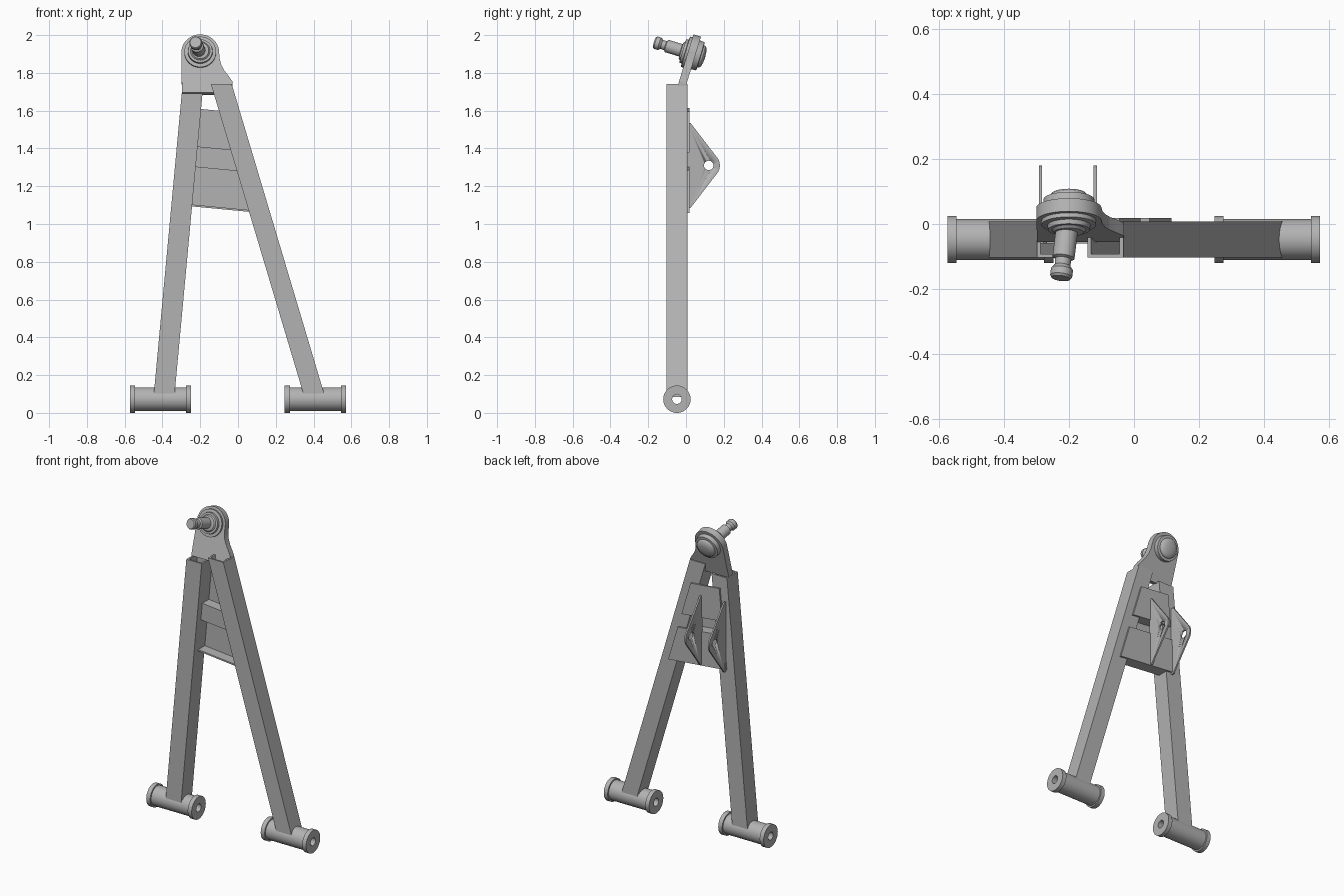
import bpy, bmesh
from math import cos, sin, pi, radians
from mathutils import Matrix, Vector

cube = bpy.data.objects.get("Cube")
if cube:
    bpy.data.objects.remove(cube, do_unlink=True)

steel = bpy.data.materials.new("grey_steel")
steel.use_nodes = True
GREY = (0.45, 0.45, 0.45, 1)
steel.diffuse_color = GREY
steel.node_tree.nodes["Principled BSDF"].inputs["Base Color"].default_value = GREY


def finish(name, bm, matrix=Matrix()):
    bmesh.ops.remove_doubles(bm, verts=bm.verts, dist=1e-5)
    bmesh.ops.recalc_face_normals(bm, faces=bm.faces)
    mesh = bpy.data.meshes.new(name)
    bm.to_mesh(mesh)
    bm.free()
    mesh.transform(matrix)
    mesh.materials.append(steel)
    obj = bpy.data.objects.new(name, mesh)
    bpy.context.collection.objects.link(obj)
    bpy.ops.object.select_all(action='DESELECT')
    obj.select_set(True)
    bpy.context.view_layer.objects.active = obj
    bpy.ops.object.shade_smooth_by_angle(angle=radians(30))
    return obj


def prism(name, points, offset, matrix=Matrix()):
    """Extrude a planar outline along an offset."""
    bm = bmesh.new()
    face = bm.faces.new([bm.verts.new(p) for p in points])
    ext = bmesh.ops.extrude_face_region(bm, geom=[face], use_keep_orig=True)
    moved = [v for v in ext["geom"] if isinstance(v, bmesh.types.BMVert)]
    bmesh.ops.translate(bm, verts=moved, vec=offset)
    return finish(name, bm, matrix)


def lathe(name, profile, origin, axis, closed=False, sides=48):
    """Spin a (radius, distance) profile about an axis."""
    bm = bmesh.new()
    pts = [bm.verts.new((r, 0, h)) for r, h in profile]
    pairs = list(zip(pts, pts[1:])) + ([(pts[-1], pts[0])] if closed else [])
    edges = [bm.edges.new(p) for p in pairs]
    bmesh.ops.spin(bm, geom=pts + edges, cent=(0, 0, 0), axis=(0, 0, 1),
                   angle=2 * pi, steps=sides, use_merge=False)
    turn = Vector(axis).to_track_quat('Z', 'Y').to_matrix().to_4x4()
    return finish(name, bm, Matrix.Translation(origin) @ turn)


# Hollow square legs
MID_Y, HALF, WALL = -0.048, 0.055, 0.011


def leg(name, x0, z0, x1, z1):
    bm = bmesh.new()
    loops = []
    for x, z in ((x0, z0), (x1, z1)):
        for h in (HALF, HALF - WALL):
            loops.append([bm.verts.new((x + a * h, MID_Y + b * h, z))
                          for a, b in ((-1, -1), (1, -1), (1, 1), (-1, 1))])
    for a, b in ((0, 2), (1, 3), (0, 1), (2, 3)):
        for i in range(4):
            j = (i + 1) % 4
            bm.faces.new((loops[a][i], loops[a][j], loops[b][j], loops[b][i]))
    finish(name, bm)


leg("right_leg", -0.392, 0.085, -0.243, 1.69)
leg("left_leg", 0.406, 0.085, -0.088, 1.74)

# Flanged bushing sleeves at the feet
LENGTH, RIM = 0.325, 0.028
sleeve = [(0.025, 0), (0.0725, 0), (0.0725, RIM), (0.063, RIM),
          (0.063, LENGTH - RIM), (0.0725, LENGTH - RIM), (0.0725, LENGTH), (0.025, LENGTH)]
for name, x in (("right_bushing", -0.573), ("left_bushing", 0.247)):
    lathe(name, sleeve, (x, MID_Y, 0.0725), (1, 0, 0), closed=True)

# Tilted head plate with a rounded eye
CENTRE = Vector((-0.2, 0.03, 1.902))
TILT = Matrix.Rotation(radians(-17), 4, 'X')
eye = [(0.1 * cos(pi * i / 24), 0.1 * sin(pi * i / 24)) for i in range(25)]
skirt = [(-0.097, -0.222), (0.17, -0.222), (0.17, -0.16), (0.15, -0.13),
         (0.128, -0.1), (0.112, -0.07), (0.103, -0.035)]
prism("head_plate", [(u, -0.021, v) for u, v in eye + skirt], (0, 0.042, 0),
      Matrix.Translation(CENTRE) @ TILT)

# Ball joint housing and stud
front = TILT.to_3x3() @ Vector((0, -1, 0))
lathe("joint_housing", [(0, -0.074), (0.03, -0.072), (0.052, -0.066), (0.06, -0.058),
                        (0.062, -0.05), (0.078, -0.048), (0.08, -0.02), (0.084, 0.02),
                        (0.084, 0.034), (0.066, 0.036), (0.064, 0.05), (0.052, 0.05),
                        (0.045, 0.058), (0, 0.066)], CENTRE, front)
lathe("joint_stud", [(0, 0.02), (0.034, 0.02), (0.034, 0.14), (0.025, 0.145),
                     (0.024, 0.166), (0.034, 0.178), (0.034, 0.2), (0.029, 0.207),
                     (0, 0.207)], CENTRE, front + Vector((-0.12, 0, 0)))

# Folded cross member: its ends follow the centre lines of the legs
SLOPE = 0.095
BACK, SKIN, DEEP = 0.007, 0.018, -0.06


def corner(side, z):
    a, b = ((-0.4, 0.0928), (0.4314, -0.2985))[side]
    x = (a + b * (z - SLOPE * 0.21)) / (1 + SLOPE * b)
    return x, z - SLOPE * (x + 0.21)


def sheet(name, z0, z1, y0, y1):
    ends = [corner(0, z0), corner(1, z0), corner(1, z1), corner(0, z1)]
    prism(name, [(x, y0, z) for x, z in ends], (0, y1 - y0, 0))


sheet("upper_flange", 1.4, 1.61, BACK, SKIN)
sheet("upper_shelf", 1.4, 1.41, DEEP, SKIN)
sheet("cross_web", 1.3, 1.41, DEEP, DEEP + 0.01)
sheet("lower_shelf", 1.3, 1.31, DEEP, SKIN)
sheet("lower_flange", 1.09, 1.31, BACK, SKIN)
sheet("bottom_lip", 1.09, 1.1, DEEP, SKIN)

# Pair of drilled rear brackets
outline = [(BACK, 1.535), (0.024, 1.535), (0.17, 1.345), (0.177, 1.33), (0.18, 1.31),
           (0.177, 1.29), (0.17, 1.275), (0.024, 1.085), (BACK, 1.085)]
for name, x in (("right_bracket", -0.292), ("left_bracket", -0.124)):
    plate = prism(name, [(x, y, z) for y, z in outline], (0.01, 0, 0))
    drill = lathe("drill", [(0, -0.1), (0.025, -0.1), (0.025, 0.1), (0, 0.1)],
                  (x, 0.12, 1.31), (1, 0, 0), sides=32)
    drill.hide_render = True
    cut = plate.modifiers.new("hole", 'BOOLEAN')
    cut.operation, cut.object, cut.solver = 'DIFFERENCE', drill, 'EXACT'
    bpy.context.view_layer.objects.active = plate
    bpy.ops.object.modifier_apply(modifier=cut.name)
    bpy.data.objects.remove(drill, do_unlink=True)
